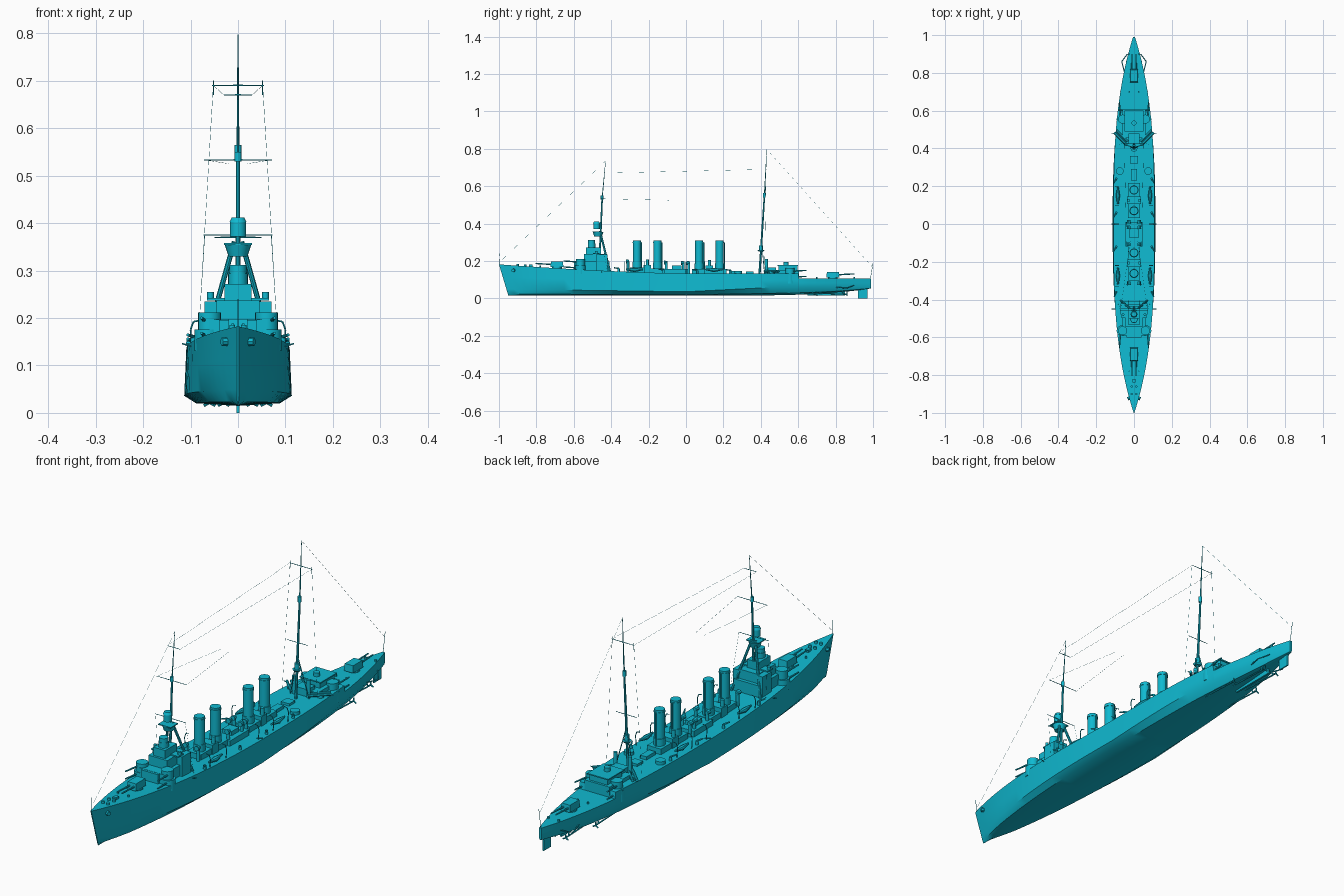
import bpy
import bmesh
import math
from mathutils import Vector

if "Cube" in bpy.data.objects:
    bpy.data.objects.remove(bpy.data.objects["Cube"], do_unlink=True)

CYAN = (0.005, 0.49, 0.64, 1)
paint = bpy.data.materials.new("cyan_paint")
paint.use_nodes = True
paint.diffuse_color = CYAN
paint.node_tree.nodes["Principled BSDF"].inputs["Base Color"].default_value = CYAN
BEAM, STEP = .107, .6


def deck(y):
    """Height of the deck: rising to the bow, lower behind the step."""
    return .106 if y > STEP else .134 + .048 * max(0, -y) ** 1.5


def finish(name, bm, smooth=False):
    bmesh.ops.recalc_face_normals(bm, faces=bm.faces)
    mesh = bpy.data.meshes.new(name)
    bm.to_mesh(mesh)
    bm.free()
    mesh.materials.append(paint)
    obj = bpy.data.objects.new(name, mesh)
    bpy.context.collection.objects.link(obj)
    if smooth:
        bpy.ops.object.select_all(action="DESELECT")
        obj.select_set(True)
        bpy.context.view_layer.objects.active = obj
        bpy.ops.object.shade_smooth_by_angle(angle=math.radians(35))


def sides(name, x):
    """A part off the centreline is built on both sides."""
    return [(name + "_left", 1), (name + "_right", -1)] if x else [(name, 1)]


def box(name, y, width, length, height, x=0, base=None, taper=1):
    """Box standing on the deck or on base; returns the height of its top."""
    base = deck(y) - .004 if base is None else base
    for label, side in sides(name, x):
        bm = bmesh.new()
        bmesh.ops.create_cube(bm, size=1)
        for v in bm.verts:
            scale = taper if v.co.z > 0 else 1
            v.co = (side * x + v.co.x * width * scale, y + v.co.y * length * scale,
                    base + (v.co.z + .5) * height)
        finish(label, bm)
    return base + height


def rod(name, start, end, radius, end_radius=None, segments=8):
    """Round bar between two points."""
    end_radius = radius if end_radius is None else end_radius
    for label, side in sides(name, start[0] or end[0]):
        p, q = (Vector((side * x, y, z)) for x, y, z in (start, end))
        bm = bmesh.new()
        bmesh.ops.create_cone(bm, cap_ends=True, segments=segments, radius1=radius,
                              radius2=end_radius, depth=(q - p).length)
        turn = (q - p).to_track_quat("Z", "Y").to_matrix().to_4x4()
        turn.translation = (p + q) / 2
        bm.transform(turn)
        finish(label, bm, True)


def drum(name, y, radius, height, x=0, base=None, top_radius=None):
    """Upright cylinder on the deck or on base; returns the height of its top."""
    base = deck(y) - .004 if base is None else base
    rod(name, (x, y, base), (x, y, base + height), radius, top_radius, segments=20)
    return base + height


def yard(name, y, z, half):
    rod(name, start=(0, y, z), end=(half, y, z), radius=.0015, end_radius=.001)


def gun(name, x, y, z, reach, spread=0):
    rod(name, (x, y, z), (x + spread, y + reach, z + .004), radius=.004, end_radius=.003)


def hull_ring(y):
    """Half section by rule, from deck edge to bilge, then mirrored about the keel."""
    top = deck(y)
    keel = .015 + .04 * max(0, y) ** 4
    chine = min(.06, .036 + .05 * max(0, y) + .014 * max(0, -y))
    deck_half = BEAM * (1 - abs(y) ** 3) + .002
    chine_half = BEAM * 1.04 * (1 - abs(y) ** 2.6) + .002
    half = [(deck_half, top), ((deck_half + chine_half) / 2, (top + chine) / 2),
            (chine_half, chine), (chine_half * .78, keel + (chine - keel) / 4)]
    outline = half + [(0, keel)] + [(-x, z) for x, z in reversed(half)]
    rake = max(0, -y - .8) / 4
    return [(x, y + rake * (top - z) / (top - keel), z) for x, z in outline]


# Hull lofted from bow to stern, with an extra station at the deck step
bm = bmesh.new()
stations = sorted([i / 20 for i in range(-20, 20)] + [STEP + .005, .99])
rings = [[bm.verts.new(co) for co in hull_ring(y)] for y in stations]
for a, b in zip(rings, rings[1:]):
    for i in range(len(a)):
        j = (i + 1) % len(a)
        bm.faces.new((a[i], a[j], b[j], b[i]))
bm.faces.new(rings[0])
bm.faces.new(rings[-1])
finish("hull", bm, True)

# Rudder, shafts, struts and propellers
box("rudder", y=.945, width=.006, length=.05, height=.06, base=0)
box("skeg", y=.75, width=.008, length=.2, height=.03, base=.015)
for x, y in ((.03, .86), (.06, .7)):
    hub = (x, y, .022)
    rod("propeller_shaft", start=(x, y - .2, .03), end=hub, radius=.003)
    rod("shaft_strut", start=(x, y - .02, .023), end=(x * .7, y - .03, .06), radius=.003)
    for k in range(3):
        angle = k * math.tau / 3
        tip = Vector((math.sin(angle), 0, math.cos(angle))) * .014
        rod("propeller_blade", start=hub, end=Vector(hub) + tip, radius=.003)
guard = (.065, .86, .055)
rod("propeller_guard", start=(.05, .8, .06), end=guard, radius=.0025)
rod("propeller_guard_end", start=guard, end=(.035, .9, .07), radius=.0025)

# Bow and stern fittings
rod("jackstaff", start=(0, -.995, .17), end=(0, -.998, .24), radius=.001)
rod("ensign_staff", start=(0, .985, .1), end=(0, 1, .19), radius=.001)
rod("anchor_hawse", start=(.02, -.92, .15), end=(.034, -.925, .15), radius=.009)
box("anchor_windlass", y=-.83, width=.016, length=.02, height=.014)
for y in (-.9, -.86):
    drum("capstan", y, radius=.006, height=.014, x=.012)
for y in (-.78, .7, .9):
    drum("bollard", y, radius=.004, height=.012, x=.025)

# Twin gun turrets fore and aft
for name, y, facing in (("fore_turret", -.69, -1), ("aft_turret", .785, 1)):
    ring = drum(name + "_base", y, radius=.026, height=.01)
    box(name, y, width=.044, length=.07, height=.03, base=ring, taper=.9)
    gun(name + "_barrel", .011, y + facing * .03, ring + .015, reach=facing * .085)

# Forward superstructure
roof = box("fore_deckhouse", y=-.5, width=.12, length=.18, height=.05)
box("bridge_front", y=-.575, width=.08, length=.05, height=.045)
box("wing_cabin", y=-.45, width=.025, length=.06, height=.09, x=.058)
roof = box("bridge_house", y=-.485, width=.09, length=.12, height=.04, base=roof)
box("bridge_wing", y=-.48, width=.13, length=.035, height=.005, base=roof)
drum("signal_lamp", y=-.48, radius=.007, height=.018, x=.058, base=roof)
roof = box("chart_house", y=-.495, width=.056, length=.08, height=.035, base=roof)
roof = drum("conning_tower", y=-.505, radius=.02, height=.022, base=roof)
drum("director", y=-.505, radius=.018, height=.018, base=roof)

# Side gun positions on two levels, fore and aft
for name, y, base, facing in (("fore", -.565, .13, -1), ("aft", .555, .08, 1)):
    roof = drum(name + "_casemate_lower", y, radius=.028, height=.046, x=.064, base=base)
    drum(name + "_casemate_upper", y, radius=.024, height=.036, x=.06, base=roof)
    for level in (roof - .012, roof + .02):
        gun(name + "_casemate_gun", .072, y + facing * .02, level, facing * .07, spread=.005)

# Tripod foremast and its tops
head, truck = (0, -.448, .54), (0, -.43, .735)
rod("foremast", start=(0, -.465, .15), end=head, radius=.006, end_radius=.004)
rod("tripod_leg", start=(.07, -.405, .14), end=(.008, -.46, .36), radius=.0055)
rod("fore_topmast", start=head, end=truck, radius=.0025, end_radius=.001)
top = drum("searchlight_top", y=-.47, radius=.02, height=.024, base=.33, top_radius=.028)
box("searchlight_platform", y=-.475, width=.06, length=.05, height=.004, base=top)
top = drum("spotting_top", y=-.478, radius=.017, height=.03, base=.372)
drum("spotting_top_roof", y=-.478, radius=.018, height=.01, base=top, top_radius=.013)
drum("fore_lookout", y=-.449, radius=.007, height=.02, base=.53)
yard("fore_lower_yard", y=-.46, z=.375, half=.073)
yard("fore_upper_yard", y=-.449, z=.533, half=.072)
yard("fore_top_yard", y=-.436, z=.67, half=.03)

# Four funnels on raised casings
for y in (-.262, -.153, .07, .18):
    roof = box("funnel_casing", y, width=.066, length=.075, height=.028)
    drum("funnel_apron", y, radius=.024, height=.03, base=roof)
    drum("funnel", y, radius=.021, height=.31 - roof, base=roof)
    drum("funnel_cap", y, radius=.023, height=.006, base=.296)
    rod("steam_pipe", start=(0, y + .025, roof), end=(0, y + .025, .3), radius=.003)
for y in (-.207, .125):
    roof = box("boiler_casing", y, width=.075, length=.04, height=.045)
    drum("boiler_vent", y, radius=.008, height=.03, x=.028, base=roof)

# Midship deckhouse, ventilators, boats and light guns
roof = box("midship_deckhouse", y=-.055, width=.09, length=.13, height=.028)
box("midship_hatch", y=-.05, width=.045, length=.05, height=.018, base=roof)
for y in (-.31, -.105, -.015, .015):
    top = drum("ventilator", y, radius=.007, height=.06, x=.028)
    rod("ventilator_cowl", start=(.028, y + .006, top), end=(.028, y - .012, top),
        radius=.008, end_radius=.011)
box("deck_skylight", y=.26, width=.03, length=.06, height=.018)
box("aft_hatch", y=.34, width=.04, length=.04, height=.014)
drum("deck_tub", y=.28, radius=.02, height=.018, x=.075)
for y in (-.33, -.22, 0, .1, .2):
    foot, bend, arm = (.097, y, .134), (.1, y, .175), (.094, y, .192)
    for start, end in ((foot, bend), (bend, arm), (arm, (.08, y, .195))):
        rod("davit", start, end, radius=.0018)
for y in (-.275, .15):
    for tip in (y - .045, y + .045):
        rod("boat", start=(.085, y, .152), end=(.085, tip, .155), radius=.011, end_radius=.004)
for y in (-.36, -.12, .06, .24):
    top = drum("deck_gun_mount", y, radius=.006, height=.02, x=.094)
    gun("deck_gun", .094, y, top, reach=-.025, spread=.012)
for y in (-.45, 0, .48):
    rod("side_boom", start=(.09, y, .138), end=(.118, y, .146), radius=.0015)

# Mainmast with searchlight platforms
head, main_truck = (0, .42, .56), (0, .432, .797)
rod("mainmast", start=(0, .393, .13), end=head, radius=.006, end_radius=.004)
rod("main_topmast", start=head, end=main_truck, radius=.003, end_radius=.001)
rod("mainmast_strut", start=(.045, .42, .13), end=(.004, .405, .3), radius=.002)
top = drum("main_platform", y=.401, radius=.013, height=.008, base=.25, top_radius=.018)
drum("main_searchlight", y=.401, radius=.01, height=.025, base=top)
drum("main_lookout", y=.418, radius=.007, height=.024, base=.54)
yard("main_lower_yard", y=.405, z=.37, half=.05)
yard("main_top_yard", y=.428, z=.69, half=.055)
rod("yard_pendant", start=(.052, .428, .7), end=(.052, .428, .67), radius=.001)

# Aft superstructure and torpedo tubes
roof = box("aft_deckhouse", y=.53, width=.12, length=.15, height=.05, base=.1)
roof = box("aft_control_house", y=.545, width=.085, length=.1, height=.024, base=roof)
roof = box("aft_control_roof", y=.545, width=.1, length=.11, height=.005, base=roof)
drum("range_finder", y=.535, radius=.013, height=.016, base=roof)
box("aft_lobby", y=.455, width=.06, length=.05, height=.035)
drum("after_vent", y=.43, radius=.008, height=.08, x=.035)
top = drum("torpedo_mount", y=.46, radius=.014, height=.016, x=.07)
for gap in (-.006, .006):
    rod("torpedo_tube", start=(.035 + gap, .425 - gap, top), end=(.1 + gap, .49 - gap, top),
        radius=.006)

# Rigging
for start, end in ((main_truck, (0, .995, .17)), (truck, (0, -.99, .2)),
                   ((.03, -.436, .67), (.052, .428, .69)),
                   ((.07, -.449, .533), (.02, -.09, .525)),
                   ((.07, -.46, .375), (.085, -.42, .14)),
                   ((.052, .428, .69), (.085, .42, .13))):
    rod("rigging_wire", start, end, radius=.0004, segments=3)
